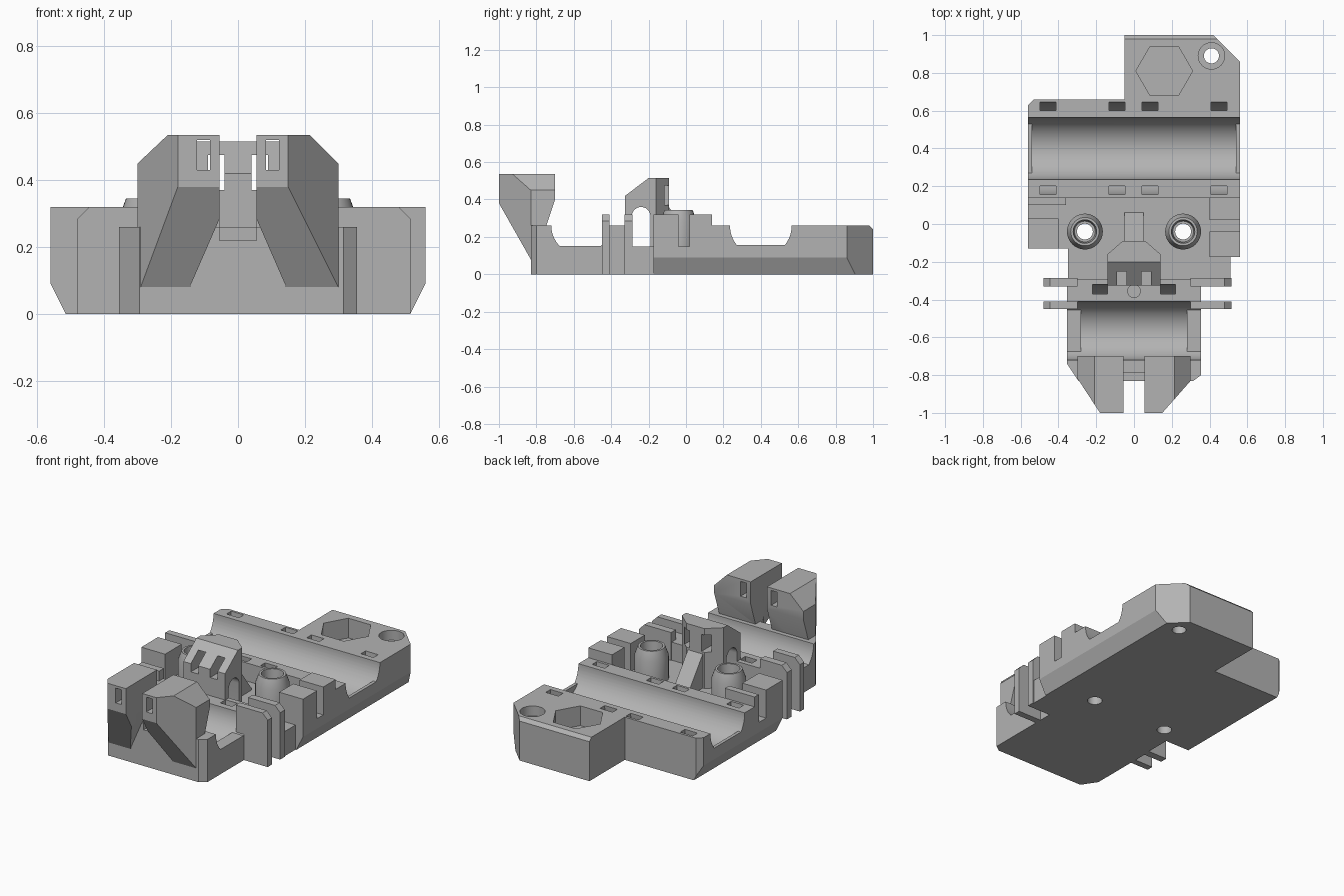
import bpy, bmesh, math
from mathutils import Vector

if "Cube" in bpy.data.objects:
    bpy.data.objects.remove(bpy.data.objects["Cube"])

grey = bpy.data.materials.new("grey_plastic")
grey.use_nodes = True
grey.diffuse_color = (0.45, 0.45, 0.45, 1)
grey.node_tree.nodes["Principled BSDF"].inputs["Base Color"].default_value = (0.45, 0.45, 0.45, 1)

parts = []


def finish(name, bm):
    bmesh.ops.recalc_face_normals(bm, faces=bm.faces[:])
    mesh = bpy.data.meshes.new(name)
    bm.to_mesh(mesh)
    bm.free()
    mesh.materials.append(grey)
    obj = bpy.data.objects.new(name, mesh)
    bpy.context.collection.objects.link(obj)
    parts.append(obj)
    return obj


def prism(name, pts, axis, a, b, planes=()):
    """Extrude a 2D outline along an axis, then trim with (point, normal) planes."""
    place = {"x": lambda p, d: (d, p[0], p[1]),
             "y": lambda p, d: (p[0], d, p[1]),
             "z": lambda p, d: (p[0], p[1], d)}[axis]
    bm = bmesh.new()
    low = [bm.verts.new(place(p, a)) for p in pts]
    high = [bm.verts.new(place(p, b)) for p in pts]
    bm.faces.new(low)
    bm.faces.new(high[::-1])
    for i in range(len(pts)):
        j = (i + 1) % len(pts)
        bm.faces.new((low[i], low[j], high[j], high[i]))
    bmesh.ops.recalc_face_normals(bm, faces=bm.faces[:])
    for co, no in planes:
        geom = bm.verts[:] + bm.edges[:] + bm.faces[:]
        res = bmesh.ops.bisect_plane(bm, geom=geom, plane_co=co,
                                     plane_no=Vector(no).normalized(), clear_outer=True)
        rim = [e for e in res["geom_cut"] if isinstance(e, bmesh.types.BMEdge)]
        bmesh.ops.holes_fill(bm, edges=rim, sides=0)
    return finish(name, bm)


def box(name, x0, x1, y0, y1, z0, z1):
    return prism(name, [(x0, y0), (x1, y0), (x1, y1), (x0, y1)], "z", z0, z1)


def circle(cx, cy, r, n=32):
    return [(cx + r * math.cos(math.tau * i / n), cy + r * math.sin(math.tau * i / n)) for i in range(n)]


def cut(target, cutter):
    mod = target.modifiers.new("cut", "BOOLEAN")
    mod.operation = "DIFFERENCE"
    mod.solver = "EXACT"
    mod.object = cutter
    bpy.context.view_layer.objects.active = target
    bpy.ops.object.modifier_apply(modifier=mod.name)
    parts.remove(cutter)
    bpy.data.objects.remove(cutter)


def arc(cy, r, floor=0.0, n=28):
    """Lower half circle around the rod axis, flattened at the floor height."""
    pts = []
    for i in range(n + 1):
        t = math.pi + math.pi * i / n
        z = TOP + r * math.sin(t)
        if z >= floor:
            pts.append((cy + r * math.cos(t), z))
    return pts


def cradle(target, cy, r, half, lip):
    """Round bearing seat with shallower openings at both ends."""
    for floor, reach in ((0, half), (lip, 1)):
        pts = [(cy - r, 0.6)] + arc(cy, r, floor) + [(cy + r, 0.6)]
        cut(target, prism("cutter", pts, "x", -reach, reach))


def tie_slot(target, cy, r, thick, x, width):
    """Curved strap tunnel passing under a bearing seat."""
    outer, inner = arc(cy, r + thick), arc(cy, r)
    pts = [(cy - r - thick, 0.6)] + outer + [(cy + r + thick, 0.6), (cy + r, 0.6)] + inner[::-1] + [(cy - r, 0.6)]
    cut(target, prism("cutter", pts, "x", x - width / 2, x + width / 2))


TOP, FLOOR, WALL = 0.26, 0.15, 0.32
side_bevels = [((s * 0.515, 0, 0), (s * 0.09, 0, -0.045)) for s in (-1, 1)]

# Rear block with the wide bearing seat
rear = prism("rear_block", [(-0.56, 0.14), (0.56, 0.14), (0.56, 0.86), (0.42, 1), (-0.05, 1),
                            (-0.05, 0.66), (-0.53, 0.66), (-0.56, 0.63)], "z", 0, TOP,
             side_bevels + [((0, 1, 0.24), (0, 1, 1))])
cradle(rear, 0.4, 0.165, 0.54, FLOOR)
for x in (-0.455, -0.09, 0.085, 0.45):
    tie_slot(rear, 0.4, 0.2, 0.045, x, 0.085)
cut(rear, prism("cutter", circle(0.16, 0.81, 0.15, 6), "z", 0.14, 0.5))
cut(rear, prism("cutter", circle(0.41, 0.89, 0.04), "z", -0.1, 0.5))
cut(rear, prism("cutter", circle(0.41, 0.89, 0.07), "z", 0.2, 0.5))

# Sunken middle floor
middle = prism("middle_floor", [(-0.56, 0.145), (-0.56, -0.13), (-0.35, -0.13), (-0.35, -0.3), (0.51, -0.3),
                                (0.51, -0.175), (0.56, -0.175), (0.56, 0.145)], "z", 0, FLOOR, side_bevels)

# Screw bosses
boss_profile = [(0.042, 0.13), (0.095, 0.13), (0.095, 0.29), (0.075, 0.345), (0.062, 0.345), (0.055, 0.26), (0.042, 0.26)]
for side, x in (("right", -0.26), ("left", 0.26)):
    cut(middle, prism("cutter", circle(x, -0.04, 0.042), "z", -0.1, 0.5))
    bm = bmesh.new()
    rings = [[bm.verts.new((px, py, z)) for px, py in circle(x, -0.04, r)] for r, z in boss_profile]
    for a, b in zip(rings, rings[1:] + rings[:1]):
        for i in range(len(a)):
            j = (i + 1) % len(a)
            bm.faces.new((a[i], a[j], b[j], b[i]))
    finish(side + "_screw_boss", bm)

# Side wall blocks
box("left_wall_front", 0.4, 0.56, -0.175, -0.04, 0.14, WALL)
box("left_wall_rear", 0.4, 0.56, 0.02, 0.14, 0.14, WALL)
box("right_wall_front", -0.56, -0.4, -0.13, 0.03, 0.14, WALL)
box("right_wall_rear", -0.56, -0.36, 0.1, 0.14, 0.14, WALL)

# Front block with the narrow bearing seat
front = prism("front_block", [(-0.355, -0.29), (-0.355, -0.74), (-0.295, -0.83), (0.315, -0.83),
                              (0.355, -0.8), (0.355, -0.29)], "z", 0, TOP)
cradle(front, -0.565, 0.155, 0.28, FLOOR)
for x in (-0.18, 0.18):
    tie_slot(front, -0.565, 0.195, 0.05, x, 0.08)
cut(front, prism("cutter", circle(0, -0.355, 0.034, 20), "z", 0.08, 0.5))
cut(front, box("cutter", -0.055, 0.055, -0.9, -0.79, 0.22, 0.5))

# Thin side fins with bevelled top corners
for side, x0, x1 in (("right", -0.3, -0.48), ("left", 0.3, 0.515)):
    tip = x1 - math.copysign(0.035, x1)
    outline = [(x0, 0), (x1, 0), (x1, 0.285), (tip, WALL), (x0, WALL)]
    prism(side + "_front_fin", outline, "y", -0.45, -0.41)
    prism(side + "_rear_fin", outline, "y", -0.33, -0.285)

# Central latch tower and its ramp
tower = prism("latch_tower", [(-0.325, 0.14), (-0.325, 0.42), (-0.2, 0.515), (-0.09, 0.515), (-0.09, 0.14)],
              "x", -0.14, 0.14, [((s * 0.06, -0.09, 0), (s * 0.07, 0.08, 0)) for s in (-1, 1)])
arch = [(-0.29, 0.1)] + [(-0.24 - 0.05 * math.cos(math.pi * i / 12), 0.31 + 0.05 * math.sin(math.pi * i / 12))
                         for i in range(13)] + [(-0.19, 0.1)]
cut(tower, prism("cutter", arch, "x", -1, 1))
for x in (-0.065, 0.065):
    cut(tower, box("cutter", x - 0.025, x + 0.025, -0.5, 0, 0.37, 0.475))
prism("latch_ramp", [(0.06, 0.14), (0.06, 0.16), (-0.1, 0.37), (-0.1, 0.14)], "x", -0.05, 0.05)

# Forked front head: a box trimmed by sloping planes
head_planes = [
    ((-0.18, -1, 0), (-0.26, -0.17, 0)),
    ((0.15, -1, 0), (0.17, -0.15, 0)),
    ((-0.21, 0, 0.535), (-0.085, 0, 0.09)),
    ((0.215, 0, 0.535), (0.085, 0, 0.085)),
    ((0, -1, 0.38), (0, -0.3, -0.17)),
    ((0, -0.7, 0.4), (0, 0.15, -0.05)),
]
head = prism("front_head", [(-0.3, -1), (0.3, -1), (0.3, -0.7), (-0.3, -0.7)], "z", 0.05, 0.535, head_planes)
cut(head, box("cutter", -0.055, 0.055, -1.2, -0.5, TOP, 0.8))
cut(head, prism("cutter", [(-0.055, 0.3), (0.055, 0.3), (0.055, 0.285), (0.14, 0.09), (0.14, 0),
                           (-0.14, 0), (-0.14, 0.09), (-0.055, 0.285)], "y", -1.2, -0.825))
cut(head, box("cutter", -0.056, 0.056, -0.9, -0.79, 0.22, 0.5))
for x in (-0.103, 0.103):
    cut(head, box("cutter", x - 0.02, x + 0.02, -1.2, -0.5, 0.43, 0.52))

# Smooth the round surfaces and keep the edges crisp
bpy.ops.object.select_all(action="DESELECT")
for obj in parts:
    obj.select_set(True)
bpy.context.view_layer.objects.active = parts[0]
bpy.ops.object.shade_smooth_by_angle(angle=math.radians(25))
